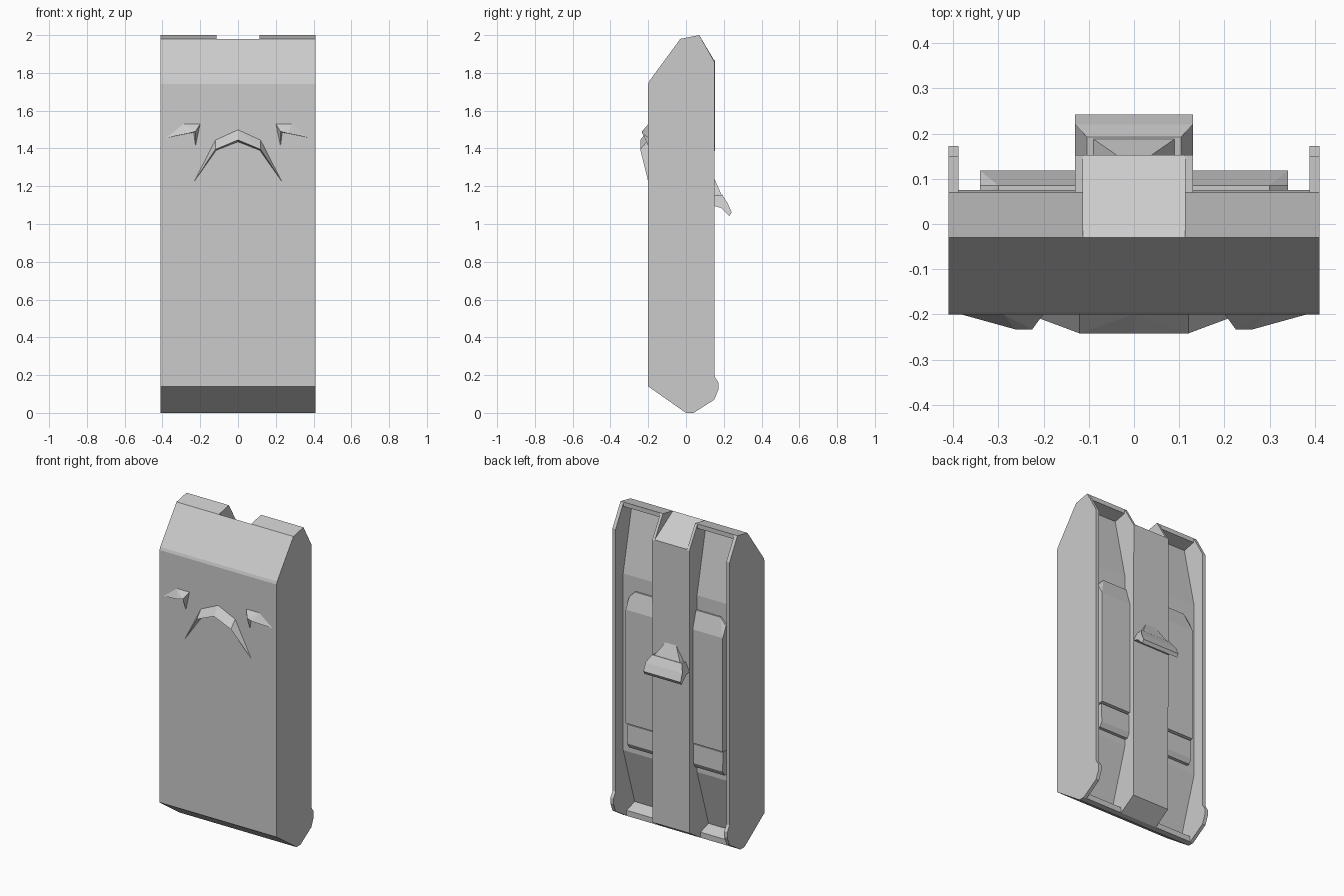
import bpy, bmesh


def finish(bm, name):
    bmesh.ops.recalc_face_normals(bm, faces=bm.faces)
    me = bpy.data.meshes.new(name)
    bm.to_mesh(me)
    bm.free()
    ob = bpy.data.objects.new(name, me)
    bpy.context.collection.objects.link(ob)
    return ob


def prism(name, profile, x0, x1):
    """Extrude a (y, z) profile along x."""
    bm = bmesh.new()
    a = [bm.verts.new((x0, y, z)) for y, z in profile]
    b = [bm.verts.new((x1, y, z)) for y, z in profile]
    n = len(a)
    bm.faces.new(a)
    bm.faces.new(b[::-1])
    for i in range(n):
        bm.faces.new((a[i], b[i], b[(i + 1) % n], a[(i + 1) % n]))
    return finish(bm, name)


def hull(name, pts):
    """Faceted solid around a few points."""
    bm = bmesh.new()
    for p in pts:
        bm.verts.new(p)
    res = bmesh.ops.convex_hull(bm, input=bm.verts)
    junk = [g for g in res["geom_interior"] if isinstance(g, bmesh.types.BMVert)]
    if junk:
        bmesh.ops.delete(bm, geom=junk, context='VERTS')
    bmesh.ops.dissolve_limit(bm, angle_limit=0.02, verts=bm.verts, edges=bm.edges)
    return finish(bm, name)


def sided(pts, s):
    return [(s * x, y, z) for x, y, z in pts]


W, WALL, NOTCH, PILLAR = 0.41, 0.388, 0.113, 0.13
FRONT = [(-0.03, 1.98), (-0.194, 1.757), (-0.2, 1.74), (-0.2, 0.14), (0, 0), (0.04, 0)]

# Front shell with sloping recess floor
prism("front_shell", FRONT + [(0.04, 0.035), (-0.04, 0.06), (0.075, 0.43),
                              (0.075, 1.55), (-0.013, 1.955)], -W, W)

# Central back pillar with sloped top
prism("back_pillar", FRONT + [(0.15, 0.07), (0.153, 1.866)], -NOTCH, NOTCH)

for s, side in ((1, "right"), (-1, "left")):
    # Side wall with rounded foot
    prism("side_wall_" + side, FRONT + [(0.15, 0.07), (0.172, 0.125), (0.172, 0.16), (0.15, 0.195),
                                        (0.15, 1.86), (0.07, 2.0)], s * WALL, s * W)
    # Thin flange beside the pillar
    prism("pillar_flange_" + side, FRONT + [(0.15, 0.07), (0.153, 1.86), (0.07, 2.0)],
          s * NOTCH, s * PILLAR)
    # Top cap plate
    prism("top_cap_" + side, [(-0.03, 1.98), (0.07, 2.0), (0.07, 1.972), (-0.013, 1.955)],
          s * PILLAR, s * WALL)
    # Raised pack in the recess, chamfered at the top
    hull("recess_pack_" + side, sided(
        [(x, 0.06, z) for x, z in ((0.12, 0.62), (0.34, 0.62), (0.34, 1.42), (0.3, 1.46), (0.12, 1.46))]
        + [(x, 0.118, z) for x, z in ((0.12, 0.63), (0.34, 0.63), (0.34, 1.35), (0.12, 1.35))]
        + [(0.12, 0.085, 1.46), (0.3, 0.085, 1.46), (0.34, 0.085, 1.415)], s))
    # Lower block under the pack
    prism("pack_base_" + side, [(0.06, 0.62), (0.108, 0.62), (0.112, 0.5), (0.095, 0.47), (0.06, 0.47)],
          s * 0.12, s * 0.335)
    # Front arch arm tapering to a point
    hull("arch_arm_" + side, sided(
        [(0.12, -0.199, 1.445), (0.12, -0.242, 1.395), (0.115, -0.199, 1.39), (0.235, -0.199, 1.22)], s))
    # Front wedge: outer blade and inner spur
    hull("wedge_blade_" + side, sided(
        [(0.2, -0.199, 1.53), (0.29, -0.199, 1.53), (0.385, -0.199, 1.455), (0.225, -0.233, 1.49),
         (0.262, -0.233, 1.48), (0.235, -0.199, 1.485)], s))
    hull("wedge_spur_" + side, sided(
        [(0.2, -0.199, 1.53), (0.225, -0.199, 1.41), (0.225, -0.233, 1.49),
         (0.235, -0.199, 1.485)], s))
    # Front arch centre half
    hull("arch_half_" + side, sided(
        [(0, -0.199, 1.5), (0, -0.242, 1.445), (0, -0.199, 1.435),
         (0.12, -0.199, 1.445), (0.12, -0.242, 1.395), (0.115, -0.199, 1.39)], s))

# Back hook: flared flap and a tapering tab above
flap = prism("hook_flap", [(0.15, 1.15), (0.192, 1.155), (0.22, 1.11), (0.242, 1.062), (0.23, 1.042),
                           (0.185, 1.085), (0.15, 1.095)], -0.13, 0.13)
for v in flap.data.vertices:
    if v.co.z > 1.14:
        v.co.x *= 0.8
hull("hook_tab", [(s * x, y, z) for s in (1, -1) for x, y, z in
                  ((0.035, 0.15, 1.24), (0.05, 0.172, 1.17), (0.09, 0.188, 1.155),
                   (0.09, 0.15, 1.15))])
